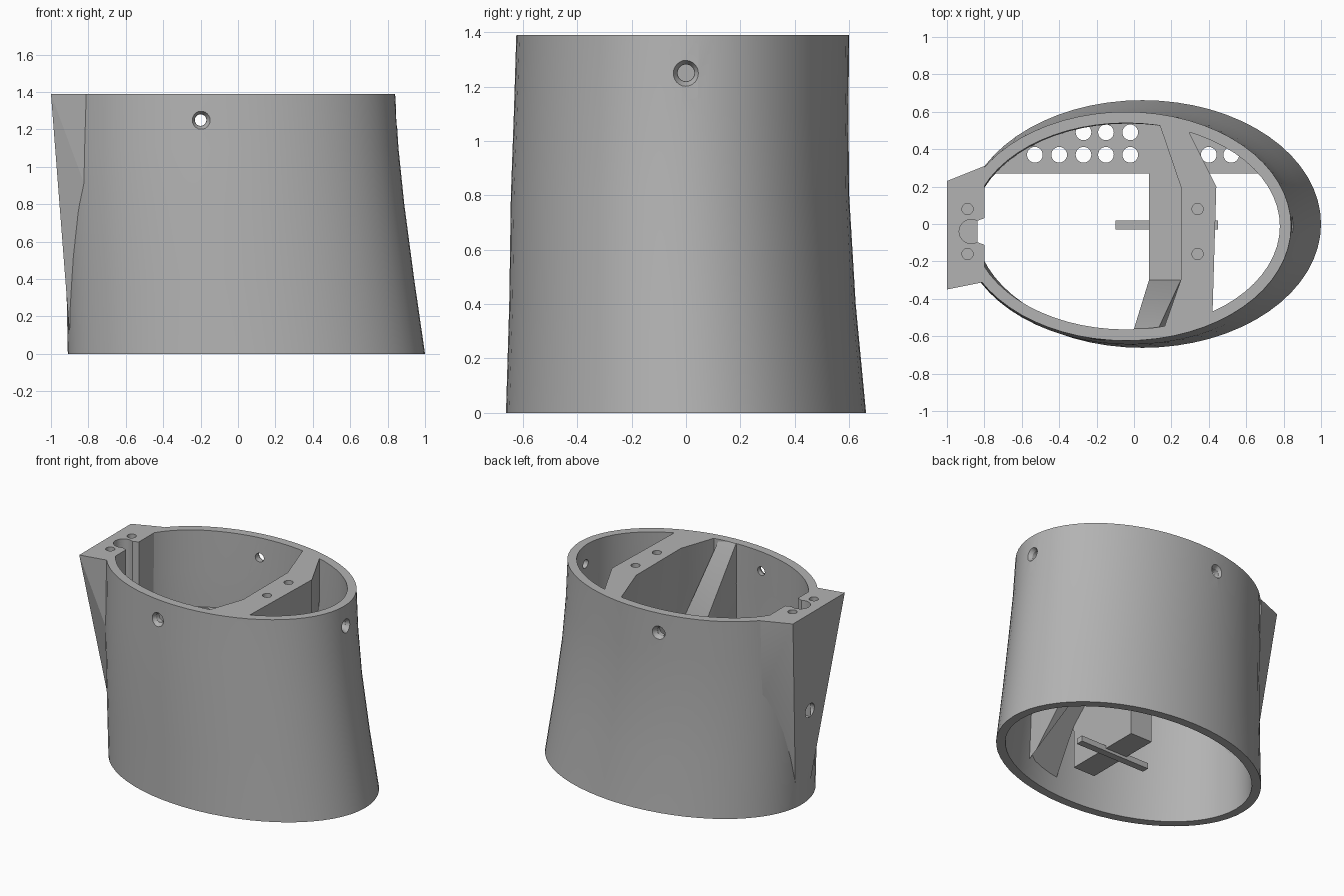
import bpy, bmesh
from math import sin, cos, pi, sqrt
from mathutils import Vector

cube = bpy.data.objects.get("Cube")
if cube:
    bpy.data.objects.remove(cube, do_unlink=True)

grey = bpy.data.materials.new("plain_grey")
grey.use_nodes = True
tone = (0.45, 0.45, 0.45, 1)
grey.diffuse_color = tone
grey.node_tree.nodes["Principled BSDF"].inputs["Base Color"].default_value = tone

TOP = 1.39
WALL = 0.06
# height, centre x, centre y, half length, half width
SECTIONS = [(0, 0.045, 0, 0.955, 0.662), (0.4, 0.012, -0.013, 0.93, 0.637),
            (0.8, -0.018, -0.022, 0.907, 0.622), (1.1, -0.034, -0.018, 0.892, 0.615),
            (TOP, -0.043, -0.012, 0.883, 0.612)]
SEG = 64


def finish(bm, name):
    bmesh.ops.recalc_face_normals(bm, faces=bm.faces)
    mesh = bpy.data.meshes.new(name)
    bm.to_mesh(mesh)
    bm.free()
    mesh.materials.append(grey)
    obj = bpy.data.objects.new(name, mesh)
    bpy.context.collection.objects.link(obj)
    return obj


def rings(bm, inset, extend=0):
    """Stack of elliptical rings, moved inward by inset."""
    out = []
    for i, (z, cx, cy, a, b) in enumerate(SECTIONS):
        z += extend * ((i == len(SECTIONS) - 1) - (i == 0))
        out.append([bm.verts.new((cx + (a - inset) * cos(2 * pi * k / SEG),
                                  cy + (b - inset) * sin(2 * pi * k / SEG), z))
                    for k in range(SEG)])
    return out


def bridge(bm, lower, upper):
    for k in range(SEG):
        n = (k + 1) % SEG
        bm.faces.new((lower[k], lower[n], upper[n], upper[k]))


def hull(name, points):
    bm = bmesh.new()
    for p in points:
        bm.verts.new(p)
    bmesh.ops.convex_hull(bm, input=bm.verts)
    bmesh.ops.dissolve_limit(bm, angle_limit=0.01, verts=bm.verts, edges=bm.edges)
    return finish(bm, name)


def box(name, x, y, z):
    return hull(name, [(i, j, k) for i in x for j in y for k in z])


def prism(name, outline, bottom, top):
    """Outline pulled up to a flat top, with a bottom height set by y."""
    bm = bmesh.new()
    low = [bm.verts.new((x, y, bottom(y))) for x, y in outline]
    high = [bm.verts.new((x, y, top)) for x, y in outline]
    bm.faces.new(low)
    bm.faces.new(high)
    for k in range(len(outline)):
        n = (k + 1) % len(outline)
        bm.faces.new((low[k], low[n], high[n], high[k]))
    return finish(bm, name)


def rod(start, end, r1, r2=None):
    """Cylinder or cone from start to end, used as a cutter."""
    start, end = Vector(start), Vector(end)
    axis = end - start
    bm = bmesh.new()
    bmesh.ops.create_cone(bm, cap_ends=True, segments=24, radius1=r1,
                          radius2=r1 if r2 is None else r2, depth=axis.length)
    bm.transform(axis.to_track_quat('Z', 'Y').to_matrix().to_4x4())
    bmesh.ops.translate(bm, verts=bm.verts, vec=(start + end) / 2)
    return finish(bm, "cutter")


def boolean(targets, cutter, operation='DIFFERENCE'):
    cutter.hide_render = True
    for obj in targets:
        mod = obj.modifiers.new("cut", 'BOOLEAN')
        mod.object = cutter
        mod.operation = operation
        mod.solver = 'EXACT'
        bpy.context.view_layer.objects.active = obj
        bpy.ops.object.modifier_apply(modifier=mod.name)
    bpy.data.objects.remove(cutter, do_unlink=True)


# Leaning oval shell
bm = bmesh.new()
outer, inner = rings(bm, 0), rings(bm, WALL)
for stack in (outer, inner):
    for low, high in zip(stack, stack[1:]):
        bridge(bm, low, high)
bridge(bm, outer[0], inner[0])
bridge(bm, outer[-1], inner[-1])
shell = finish(bm, "oval_shell")

# Tapered mounting block at the narrow end
block = hull("mounting_block", [
    (-1, -0.35, TOP), (-1, 0.23, TOP), (-0.8, 0.31, TOP), (-0.8, -0.31, TOP),
    (-0.935, -0.2, 0.83), (-0.935, 0.14, 0.83), (-0.8, 0.29, 0.85), (-0.8, -0.3, 0.85),
    (-0.9, -0.1, 0.1), (-0.9, 0.06, 0.1)])

# Top crossbar with a sloping underside
crossbar = prism("top_crossbar", [
    (0.11, -0.7), (0.42, -0.7), (0.42, -0.47), (0.44, 0.2), (0.22, 0.64),
    (0.1, 0.64), (0.25, 0.2), (0.25, -0.3)],
    lambda y: 0.05 + 0.95 * max(0, y + 0.6), TOP)

# Inner pillar, its ramp to the wall, and the perforated shelf
LEDGE = 0.85
pillar = box("inner_pillar", (0.08, 0.25), (-0.3, 0.27), (0.03, LEDGE))
ramp = hull("pillar_ramp", [
    (0, -0.56, TOP), (0.13, -0.56, TOP), (0.08, -0.3, LEDGE), (0.25, -0.3, LEDGE),
    (0, -0.66, TOP), (0.13, -0.66, TOP), (0, -0.66, 0.75), (0.13, -0.66, 0.75),
    (0.08, -0.3, 0.3), (0.25, -0.3, 0.3)])
shelf = box("perforated_shelf", (-0.95, 0.9), (0.27, 0.7), (LEDGE - 0.07, LEDGE))
foot_bar = box("thin_foot_bar", (-0.1, 0.45), (-0.03, 0.02), (0.01, 0.05))

# Trim the inner parts to the shell
for part in (crossbar, ramp, shelf):
    bm = bmesh.new()
    stack = rings(bm, WALL / 2, 0.05)
    for low, high in zip(stack, stack[1:]):
        bridge(bm, low, high)
    bm.faces.new(stack[0])
    bm.faces.new(stack[-1])
    boolean([part], finish(bm, "trimmer"), 'INTERSECT')

# Shelf holes in two rows
hole_rows = [(0.37, (-0.53, -0.4, -0.27, -0.15, -0.02, 0.4, 0.52)),
             (0.49, (-0.27, -0.15, -0.02))]
for y, columns in hole_rows:
    for x in columns:
        boolean([shelf], rod((x, y, 0.6), (x, y, 1), 0.042))

# Small screw holes in the top of the block and crossbar
for x, part in ((-0.89, block), (0.34, crossbar)):
    for y in (0.08, -0.16):
        both = [part, shell] if part is block else [part]
        boolean(both, rod((x, y, 1.15), (x, y, 1.5), 0.03))

# Cable channel in the block and its outlet
boolean([block, shell], rod((-0.87, -0.04, 0.58), (-0.87, -0.04, 1.5), 0.065))
boolean([block, shell], hull("cutter", [
    (x, -0.04 + s * w, z) for x, w in ((-0.87, 0.045), (-0.75, 0.09))
    for s in (-1, 1) for z in (0.58, 1.5)]))
boolean([block, shell], rod((-1.1, -0.04, 0.66), (-0.83, -0.04, 0.66), 0.05))

# Countersunk screw holes through the shell
H = 1.25
for x, y, dx, dy in ((-0.2, -0.619, 0, -1), (-0.2, 0.592, 0, 1), (0.85, 0, 1, 0)):
    spot, out = Vector((x, y, H)), Vector((dx, dy, 0))
    boolean([shell], rod(spot - out * 0.15, spot + out * 0.1, 0.031))
    boolean([shell], rod(spot - out * 0.03, spot + out * 0.02, 0.032, 0.06))

# Smooth the curved walls, keep edges sharp
bpy.ops.object.select_all(action='DESELECT')
for part in (shell, block, crossbar, ramp, shelf):
    part.select_set(True)
bpy.context.view_layer.objects.active = shell
bpy.ops.object.shade_smooth_by_angle(angle=pi / 6)
